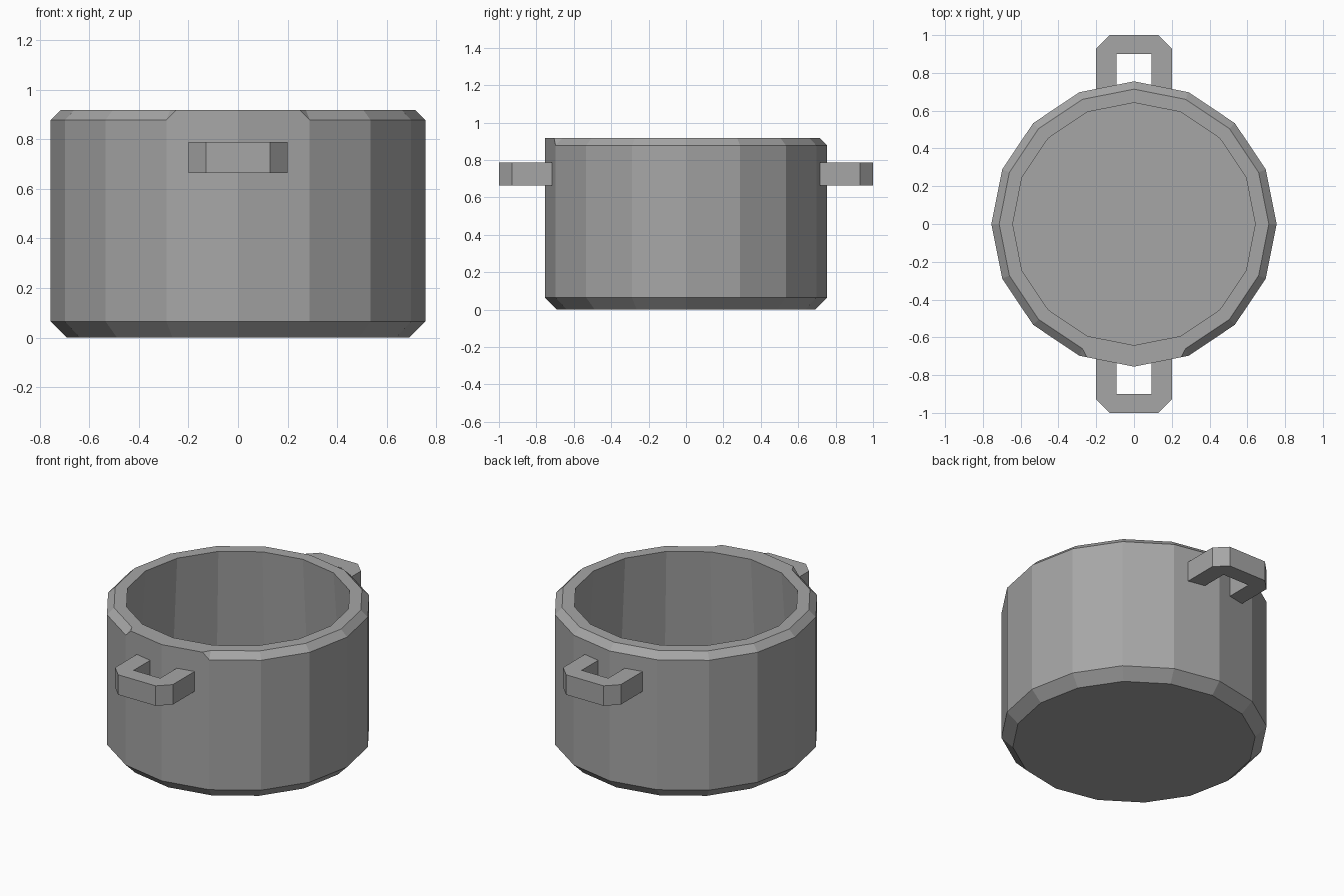
import bpy, bmesh
from math import cos, sin, radians
from mathutils import Vector

if "Cube" in bpy.data.objects:
    bpy.data.objects.remove(bpy.data.objects["Cube"])

SIDES = 16
R = 0.755

metal = bpy.data.materials.new("dark_metal")
metal.diffuse_color = (0.38, 0.38, 0.38, 1)
metal.use_nodes = True
metal.node_tree.nodes["Principled BSDF"].inputs["Base Color"].default_value = metal.diffuse_color


def make_object(name, bm):
    bmesh.ops.remove_doubles(bm, verts=bm.verts, dist=1e-5)
    bmesh.ops.recalc_face_normals(bm, faces=bm.faces)
    mesh = bpy.data.meshes.new(name)
    bm.to_mesh(mesh)
    bm.free()
    mesh.materials.append(metal)
    obj = bpy.data.objects.new(name, mesh)
    bpy.context.collection.objects.link(obj)
    return obj


def corner(i):
    a = radians(360 / SIDES * i)
    return Vector((cos(a), sin(a), 0))


# Columns around the pot: (direction, is the rim square here?)
# The two front facets have an unchamfered rim, reached by short end caps.
columns = []
for i in range(SIDES):
    if i == 12:
        columns.append((corner(11).lerp(corner(12), 0.14), True))
    columns.append((corner(i), i == 12))
    if i == 12:
        columns.append((corner(12).lerp(corner(13), 0.86), True))

# Pot body: bottom chamfer, wall, rim chamfer, rim, inner wall widening downwards
bm = bmesh.new()
rings = []
for d, square in columns:
    rim = R if square else 0.714
    profile = [(0.69, 0), (R, 0.065), (R, 0.878), (rim, 0.918), (0.642, 0.918), (0.70, 0.07)]
    rings.append([bm.verts.new((d.x * r, d.y * r, z)) for r, z in profile])

for k in range(len(rings)):
    a, b = rings[k], rings[(k + 1) % len(rings)]
    sa, sb = columns[k][1], columns[(k + 1) % len(rings)][1]
    for j in range(5):
        quad = (a[j], b[j], b[j + 1], a[j + 1])
        if j == 2 and sa != sb:
            # rim chamfer end cap
            if sb:
                bm.faces.new((a[2], b[2], b[3]))
                bm.faces.new((a[2], b[3], a[3]))
            else:
                bm.faces.new((a[2], b[2], a[3]))
                bm.faces.new((b[2], b[3], a[3]))
        else:
            bm.faces.new(quad)
bm.faces.new([c[0] for c in reversed(rings)])   # underside
bm.faces.new([c[5] for c in rings])             # inner floor
make_object("pot_body", bm)


# Side handles: chamfered U-shaped bars
def handle(name, s):
    outline = [(-0.2, 0.69), (-0.2, 0.93), (-0.13, 1.0), (0.13, 1.0), (0.2, 0.93), (0.2, 0.69),
               (0.092, 0.69), (0.092, 0.9), (-0.092, 0.9), (-0.092, 0.69)]
    bm = bmesh.new()
    face = bm.faces.new([bm.verts.new((x, s * y, 0.663)) for x, y in outline])
    top = bmesh.ops.extrude_face_region(bm, geom=[face], use_keep_orig=True)["geom"]
    bmesh.ops.translate(bm, vec=(0, 0, 0.125),
                        verts=[g for g in top if isinstance(g, bmesh.types.BMVert)])
    make_object(name, bm)


handle("front_handle", -1)
handle("back_handle", 1)
